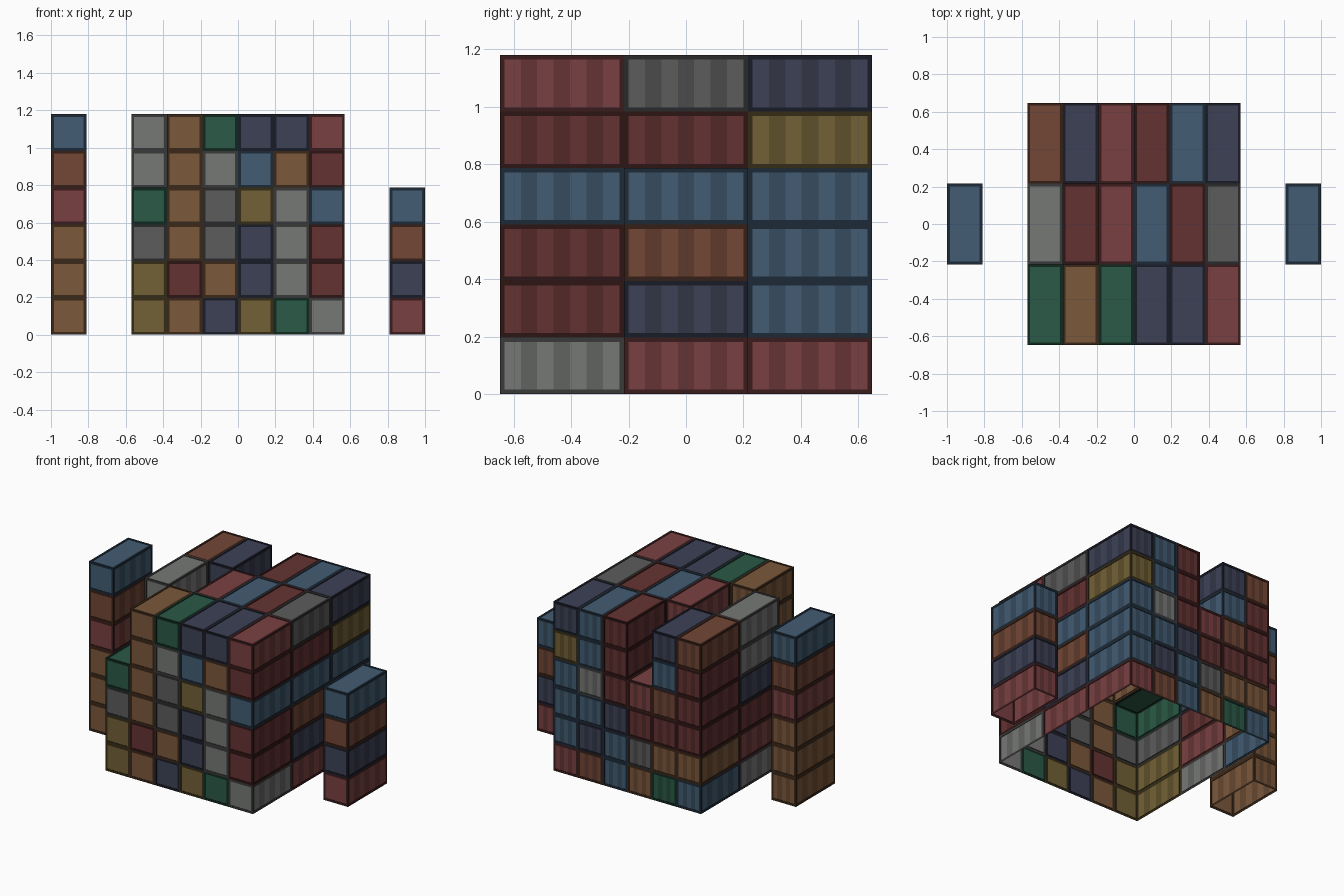
import bpy, bmesh
from mathutils import Vector

if "Cube" in bpy.data.objects:
    bpy.data.objects.remove(bpy.data.objects["Cube"])

# one container
W, L, H = 0.19, 0.432, 0.1967
BORDER, RECESS = 0.015, 0.003

PAINT = {
    'R': ("dark_red", (92, 49, 49)), 'S': ("light_red", (110, 60, 61)),
    'O': ("orange", (112, 81, 56)), 'B': ("brown", (104, 66, 52)),
    'U': ("blue", (62, 84, 104)), 'N': ("navy", (58, 61, 79)),
    'G': ("green", (42, 82, 65)), 'Y': ("yellow", (104, 88, 52)),
    'W': ("light_grey", (107, 109, 107)), 'D': ("dark_grey", (84, 84, 84)),
}
KEYS = list(PAINT)


def make_material(name, rgb, k):
    m = bpy.data.materials.new(name)
    m.diffuse_color = [min(1, ((c * k * 1.1) / 255) ** 2.2) for c in rgb] + [1]
    m.use_nodes = True
    m.node_tree.nodes["Principled BSDF"].inputs["Base Color"].default_value = m.diffuse_color
    return m


# panel, groove and frame shade for every paint colour
MATS = []
for key in KEYS:
    name, rgb = PAINT[key]
    MATS += [make_material(name + "_panel", rgb, 1.0),
             make_material(name + "_groove", rgb, 0.83),
             make_material(name + "_frame", rgb, 0.5)]

# colours from the ground up; rows run front to back, columns left to right
ROWS = [
    ["YYDG", "OROOOO", "NODDWG", "YNNYUN", "GWWWON", "WRRURS"],
    ["WSRNWW", "ONRR", "RUONRS", "NORUWU", "UNBRNR", "SNBURD"],
    ["UORRRB", "GORBUN", "ODRS", "UUNRRR", "BNUWUU", "SUUUYN"],
]
stacks = {(c, r): s for r, row in enumerate(ROWS) for c, s in enumerate(row)}

# outward normal, across, up, number of corrugation stripes
SIDES = [
    (Vector((0, -1, 0)), Vector((1, 0, 0)), Vector((0, 0, 1)), 1),
    (Vector((0, 1, 0)), Vector((-1, 0, 0)), Vector((0, 0, 1)), 5),
    (Vector((1, 0, 0)), Vector((0, 1, 0)), Vector((0, 0, 1)), 7),
    (Vector((-1, 0, 0)), Vector((0, -1, 0)), Vector((0, 0, 1)), 7),
    (Vector((0, 0, 1)), Vector((1, 0, 0)), Vector((0, 1, 0)), 1),
]
HALF = Vector((W / 2, L / 2, H / 2))


def half(axis):
    return abs(axis.dot(HALF))


def quad(bm, pts, mat):
    bm.faces.new([bm.verts.new(p) for p in pts]).material_index = mat


def add_side(bm, centre, side, mat):
    """Flat frame around a slightly recessed, striped panel."""
    n, u, v, stripes = side
    base = centre + n * half(n)
    a, b = half(u), half(v)
    ai, bi = a - BORDER, b - BORDER
    corners = [(-1, -1), (1, -1), (1, 1), (-1, 1)]
    outer = [base + u * a * x + v * b * y for x, y in corners]
    rim = [base + u * ai * x + v * bi * y for x, y in corners]
    inner = [p - n * RECESS for p in rim]
    for i in range(4):
        j = (i + 1) % 4
        quad(bm, (outer[i], outer[j], rim[j], rim[i]), mat + 2)
        quad(bm, (rim[i], rim[j], inner[j], inner[i]), mat + 2)
    for i in range(stripes):
        s, t = i / stripes, (i + 1) / stripes
        quad(bm, (inner[0].lerp(inner[1], s), inner[0].lerp(inner[1], t),
                  inner[3].lerp(inner[2], t), inner[3].lerp(inner[2], s)),
             mat + i % 2)


def build_stack(name, x, y, colours, neighbours):
    """Only the exposed faces are built; undersides stay open."""
    bm = bmesh.new()
    for level, key in enumerate(colours):
        centre = Vector((x, y, (level + 0.5) * H))
        for side in SIDES:
            n = side[0]
            if n.z:
                hidden = level < len(colours) - 1
            else:
                hidden = level < neighbours(int(n.x), int(n.y))
            if not hidden:
                add_side(bm, centre, side, KEYS.index(key) * 3)
    bmesh.ops.remove_doubles(bm, verts=bm.verts, dist=1e-5)
    mesh = bpy.data.meshes.new(name)
    bm.to_mesh(mesh)
    bm.free()
    for m in MATS:
        mesh.materials.append(m)
    bpy.context.collection.objects.link(bpy.data.objects.new(name, mesh))


# main block
for (c, r), colours in stacks.items():
    build_stack(f"container_stack_{c}_{r}", (c - 2.5) * W, (r - 1) * L, colours,
                lambda dx, dy: len(stacks.get((c + dx, r + dy), "")))

# free-standing stacks
build_stack("left_stack", -1 + W / 2, 0, "OOOSBU", lambda dx, dy: 0)
build_stack("right_stack", 1 - W / 2, 0, "SNBU", lambda dx, dy: 0)
